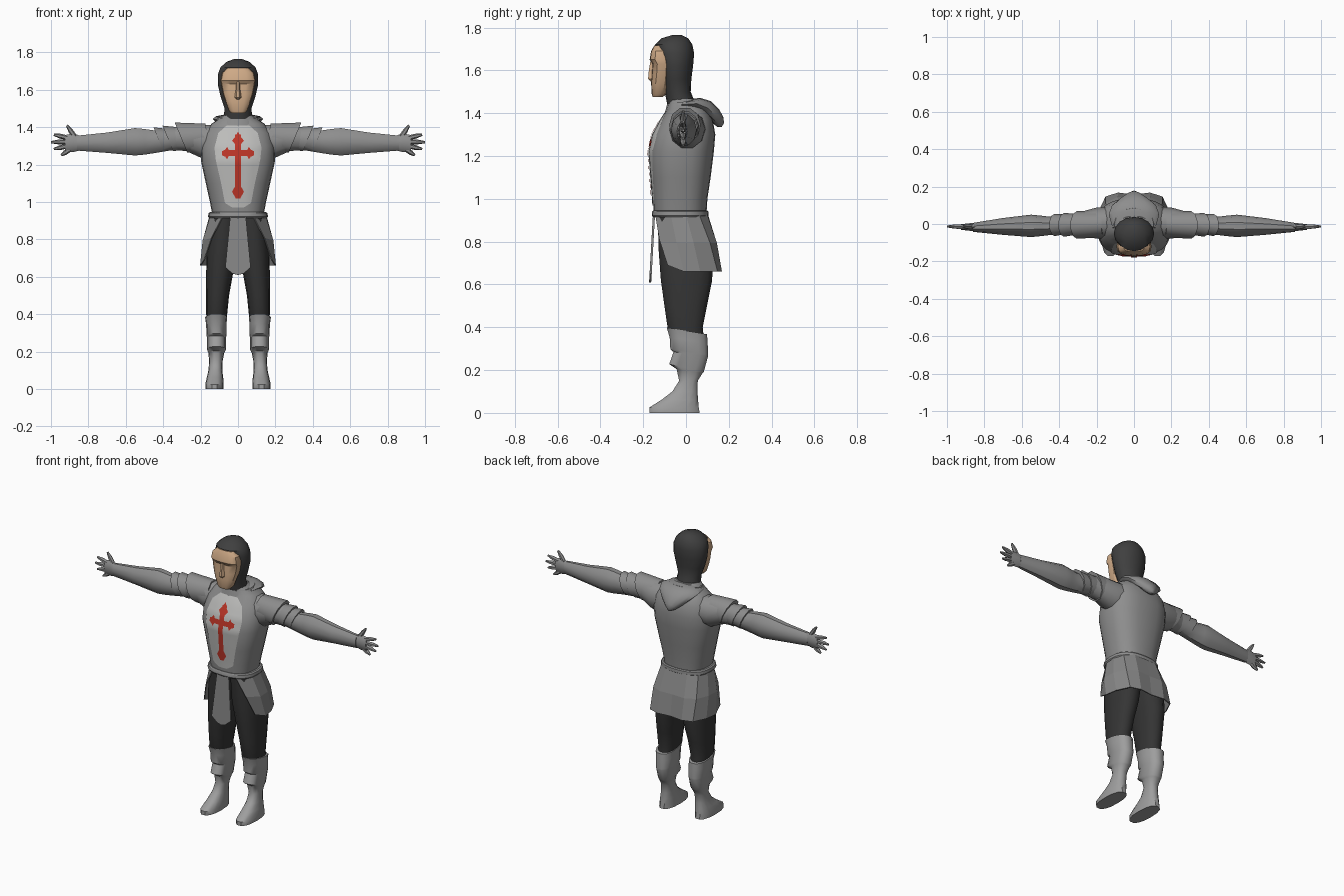
import bpy, bmesh, math
from mathutils import Vector as V
from mathutils.bvhtree import BVHTree

if "Cube" in bpy.data.objects:
    bpy.data.objects.remove(bpy.data.objects["Cube"])


def material(name, r, g, b):
    m = bpy.data.materials.new(name)
    m.diffuse_color = (r, g, b, 1)
    m.use_nodes = True
    m.node_tree.nodes["Principled BSDF"].inputs["Base Color"].default_value = m.diffuse_color
    return m


ARMOR = material("grey_mail", .27, .27, .27)
PLATE = material("pale_surcoat", .50, .50, .49)
BOOT = material("boot_steel", .34, .34, .34)
CLOTH = material("skirt_grey", .24, .24, .24)
HOSE = material("dark_hose", .035, .035, .035)
COIF = material("dark_coif", .05, .05, .05)
SKIN = material("skin", .62, .40, .24)
RED = material("red_emblem", .50, .035, .02)


def finish(name, bm, mat, mirror=False, smooth=40, thick=0, recalc=True):
    if recalc:
        bmesh.ops.recalc_face_normals(bm, faces=bm.faces[:])
    me = bpy.data.meshes.new(name)
    bm.to_mesh(me)
    bm.free()
    me.materials.append(mat)
    ob = bpy.data.objects.new(name, me)
    bpy.context.collection.objects.link(ob)
    if smooth:
        bpy.ops.object.select_all(action='DESELECT')
        ob.select_set(True)
        bpy.context.view_layer.objects.active = ob
        bpy.ops.object.shade_smooth_by_angle(angle=math.radians(smooth))
    if thick:
        s = ob.modifiers.new("thickness", 'SOLIDIFY')
        s.thickness, s.offset = thick, 0
    if mirror:
        ob.modifiers.new("mirror", 'MIRROR')
    return ob


def ring(c, u, v, n, e=2.0):
    """Superellipse section around c with half axes u and v."""
    c, u, v, pts = V(c), V(u), V(v), []
    for i in range(n):
        a = 2 * math.pi * i / n
        k, s = math.cos(a), math.sin(a)
        pts.append(c + u * math.copysign(abs(k) ** (2 / e), k)
                   + v * math.copysign(abs(s) ** (2 / e), s))
    return pts


def loft(name, rings, mat, **kw):
    bm = bmesh.new()
    rows = [[bm.verts.new(p) for p in r] for r in rings]
    n = len(rows[0])
    for a, b in zip(rows, rows[1:]):
        for i in range(n):
            j = (i + 1) % n
            bm.faces.new((a[i], a[j], b[j], b[i]))
    bm.faces.new(rows[0][::-1])
    bm.faces.new(rows[-1])
    return finish(name, bm, mat, **kw)


def oval(z, cx, rx, yf, yb, n, e=2.0, tilt=0.0):
    """Horizontal section from yf to yb; tilt raises the front."""
    return ring((cx, (yf + yb) / 2, z), (rx, 0, 0), (0, (yb - yf) / 2, -tilt), n, e)


def across(x, cy, cz, ry, rz, slant=0.0, n=10):
    """Arm section facing x; slant pushes its top outward."""
    return ring((x, cy, cz), (0, ry, 0), (slant * rz, 0, rz), n)


def finger(name, a, b, r0, r1):
    a, b = V(a), V(b)
    side = (b - a).normalized().cross(V((0, 1, 0)))
    mid = a.lerp(b, .55)
    loft(name, [ring(p, side * r, V((0, r, 0)), 6) for p, r in ((a, r0), (mid, r0), (b, r1))],
         ARMOR, mirror=True)


# torso
torso = loft("torso", [oval(z, 0, rx, yf, yb, 24, 2.5) for z, rx, yf, yb in (
    (.92, .135, -.15, .095), (1.0, .15, -.155, .10), (1.1, .172, -.163, .115),
    (1.22, .198, -.172, .13), (1.3, .198, -.155, .137), (1.37, .18, -.118, .125),
    (1.42, .14, -.085, .10), (1.45, .09, -.08, .06), (1.47, .07, -.08, .04))], ARMOR)
tree = BVHTree.FromPolygons([v.co.copy() for v in torso.data.vertices],
                            [p.vertices[:] for p in torso.data.polygons])


def conform(name, polys, off, mat):
    """Thin patch laid over the front of the torso."""
    bm = bmesh.new()
    for p in polys:
        bm.faces.new([bm.verts.new((x, 0, z)) for x, z in p])
    for i in range(-7, 8):
        bmesh.ops.bisect_plane(bm, geom=bm.verts[:] + bm.edges[:] + bm.faces[:],
                               plane_co=(i * .02, 0, 0), plane_no=(1, 0, 0))
    for i in range(24):
        bmesh.ops.bisect_plane(bm, geom=bm.verts[:] + bm.edges[:] + bm.faces[:],
                               plane_co=(0, 0, .96 + i * .02), plane_no=(0, 0, 1))
    bm.normal_update()
    for f in bm.faces:
        if f.normal.y > 0:
            f.normal_flip()
    for v in bm.verts:
        hit = tree.ray_cast(V((v.co.x, -1, v.co.z)), V((0, 1, 0)))[0]
        v.co.y = (hit.y if hit else 0) - off
    finish(name, bm, mat, recalc=False)


# chest panel and red cross
half = [(.03, .97), (.07, .995), (.09, 1.1), (.118, 1.22), (.126, 1.29), (.105, 1.37), (.06, 1.41)]
conform("chest_panel", [half + [(-x, z) for x, z in reversed(half)]], .004, PLATE)
arm_end = [(.045, 1.255), (.058, 1.228), (.068, 1.242), (.086, 1.25), (.086, 1.272),
           (.068, 1.28), (.058, 1.296), (.045, 1.27)]
conform("cross", [
    [(-.016, 1.04), (.016, 1.04), (.016, 1.36), (-.016, 1.36)],
    [(-.07, 1.247), (.07, 1.247), (.07, 1.277), (-.07, 1.277)],
    [(-.012, 1.02), (.012, 1.02), (.032, 1.055), (.012, 1.09), (-.012, 1.09), (-.032, 1.055)],
    [(-.032, 1.328), (-.012, 1.305), (.012, 1.305), (.032, 1.328), (.014, 1.35), (0, 1.378), (-.014, 1.35)],
    arm_end, [(-x, z) for x, z in arm_end]], .008, RED)

# coif, face and nose
loft("coif", [oval(z, 0, rx, yf, yb, 16) for z, rx, yf, yb in (
    (1.43, .078, -.085, .05), (1.5, .072, -.10, .022), (1.56, .092, -.115, .025),
    (1.62, .106, -.125, .033), (1.68, .108, -.14, .038), (1.72, .094, -.145, .03),
    (1.75, .06, -.115, .01), (1.765, .02, -.065, -.02))], COIF)
loft("face", [oval(z, 0, rx, yf, yb, 16, 2.7) for z, rx, yf, yb in (
    (1.475, .035, -.155, -.11), (1.49, .05, -.16, -.09), (1.54, .068, -.163, -.08),
    (1.58, .081, -.16, -.07), (1.63, .091, -.156, -.07), (1.65, .094, -.17, -.07),
    (1.69, .086, -.163, -.08), (1.717, .055, -.148, -.1))], SKIN, smooth=30)
loft("nose", [oval(z, 0, rx, yf, -.14, 6) for z, rx, yf in (
    (1.548, .012, -.165), (1.56, .018, -.18), (1.6, .012, -.176), (1.645, .009, -.168))], SKIN, smooth=0)

# hood hanging down the back, and its collar
loft("hood", [ring((0, y, z), (w, 0, 0), (0, t * .5, t * .85), 12) for y, z, w, t in (
    (-.02, 1.44, .115, .025), (.05, 1.445, .135, .032), (.10, 1.425, .118, .036),
    (.135, 1.39, .075, .036), (.16, 1.36, .035, .028), (.172, 1.345, .01, .012))], ARMOR)
loft("collar", [oval(z, 0, rx, yf, yb, 16, 2, -.012) for z, rx, yf, yb in (
    (1.41, .13, -.10, .10), (1.455, .105, -.088, .085), (1.45, .08, -.07, .05))], ARMOR)

# arms, shoulder lames
loft("arm", [across(*r) for r in (
    (.10, .01, 1.325, .085, .09), (.2, .005, 1.325, .083, .092), (.28, 0, 1.345, .066, .075),
    (.36, -.005, 1.335, .054, .062), (.45, -.01, 1.322, .049, .064), (.50, -.01, 1.322, .055, .072),
    (.55, -.01, 1.322, .06, .077), (.7, -.013, 1.317, .045, .057), (.86, -.018, 1.315, .024, .042))],
    ARMOR, mirror=True)
for i, (x0, x1, r0, r1, cz) in enumerate((
        (.16, .305, .078, .084, 1.345), (.30, .375, .062, .072, 1.34), (.36, .425, .058, .068, 1.335))):
    loft("shoulder_lame_%d" % (i + 1),
         [across(x0, 0, cz, r0 * .9, r0, .2), across(x1, -.005, cz, r1 * .88, r1, .42)],
         ARMOR, mirror=True, smooth=50)

# hands
loft("palm", [across(x, -.016, z, ry, rz, 0, 8) for x, z, ry, rz in (
    (.84, 1.315, .022, .038), (.88, 1.317, .02, .05), (.925, 1.312, .015, .046))], ARMOR, mirror=True)
for i, (a, b) in enumerate((((.87, 1.345), (.915, 1.41)), ((.91, 1.343), (.985, 1.36)),
                            ((.91, 1.322), (1.0, 1.32)), ((.91, 1.30), (.985, 1.283)),
                            ((.90, 1.28), (.945, 1.25)))):
    finger("finger_%d" % (i + 1), (a[0], -.015, a[1]), (b[0], -.013, b[1]), .013, .006)

# belt
loft("belt", [oval(z, 0, rx, yf, yb, 24, 2.5) for z, rx, yf, yb in (
    (.915, .155, -.155, .102), (.922, .16, -.16, .106), (.94, .158, -.158, .105), (.946, .15, -.154, .10))],
    ARMOR, smooth=30)

# skirt, open at the front
top = [(0, .10), (.075, .097), (.128, .06), (.15, 0), (.145, -.07), (.08, -.142)]
hem = [(0, .155, .66), (.085, .165, .66), (.15, .145, .66), (.188, .065, .66), (.2, -.01, .66), (.18, -.085, .69)]
bm = bmesh.new()
rows = []
for t in (0, .5, 1):
    bulge = 1 + .08 * (t == .5)
    rows.append([bm.verts.new(((a[0] + (b[0] - a[0]) * t) * bulge, (a[1] + (b[1] - a[1]) * t) * bulge,
                               .925 + (b[2] - .925) * t)) for a, b in zip(top, hem)])
for a, b in zip(rows, rows[1:]):
    for i in range(5):
        bm.faces.new((a[i], a[i + 1], b[i + 1], b[i]))
finish("skirt", bm, CLOTH, mirror=True, smooth=0, thick=.006)

# front flap
bm = bmesh.new()
flap = [(.042, -.15, .92), (.068, -.165, .65), (.03, -.167, .618), (0, -.168, .61)]
bm.faces.new([bm.verts.new(p) for p in flap + [(-x, y, z) for x, y, z in flap[2::-1]]])
finish("front_flap", bm, CLOTH, smooth=0, thick=.01)

# legs
loft("leg", [oval(z, cx, rx, yf, yb, 14, 2.3) for z, cx, rx, yf, yb in (
    (.35, .116, .05, -.07, .085), (.4, .114, .056, -.088, .08), (.5, .109, .061, -.103, .10),
    (.62, .098, .072, -.12, .125), (.75, .085, .083, -.13, .128), (.92, .072, .072, -.135, .09))],
    HOSE, mirror=True)

# boots with shin lames
loft("boot", [oval(z, cx, rx, yf, yb, 14, 2.4, tilt) for z, cx, rx, yf, yb, tilt in (
    (0, .126, .049, -.174, .066, 0), (.025, .126, .049, -.174, .062, 0), (.062, .123, .044, -.115, .058, .0),
    (.10, .121, .037, -.065, .055, 0), (.15, .118, .036, -.033, .056, 0), (.195, .116, .043, -.045, .078, .01),
    (.21, .115, .05, -.08, .085, .018), (.275, .115, .05, -.06, .105, .01), (.285, .115, .054, -.075, .105, .012),
    (.34, .116, .054, -.078, .103, .012), (.383, .117, .059, -.092, .10, .016))], BOOT, mirror=True)
